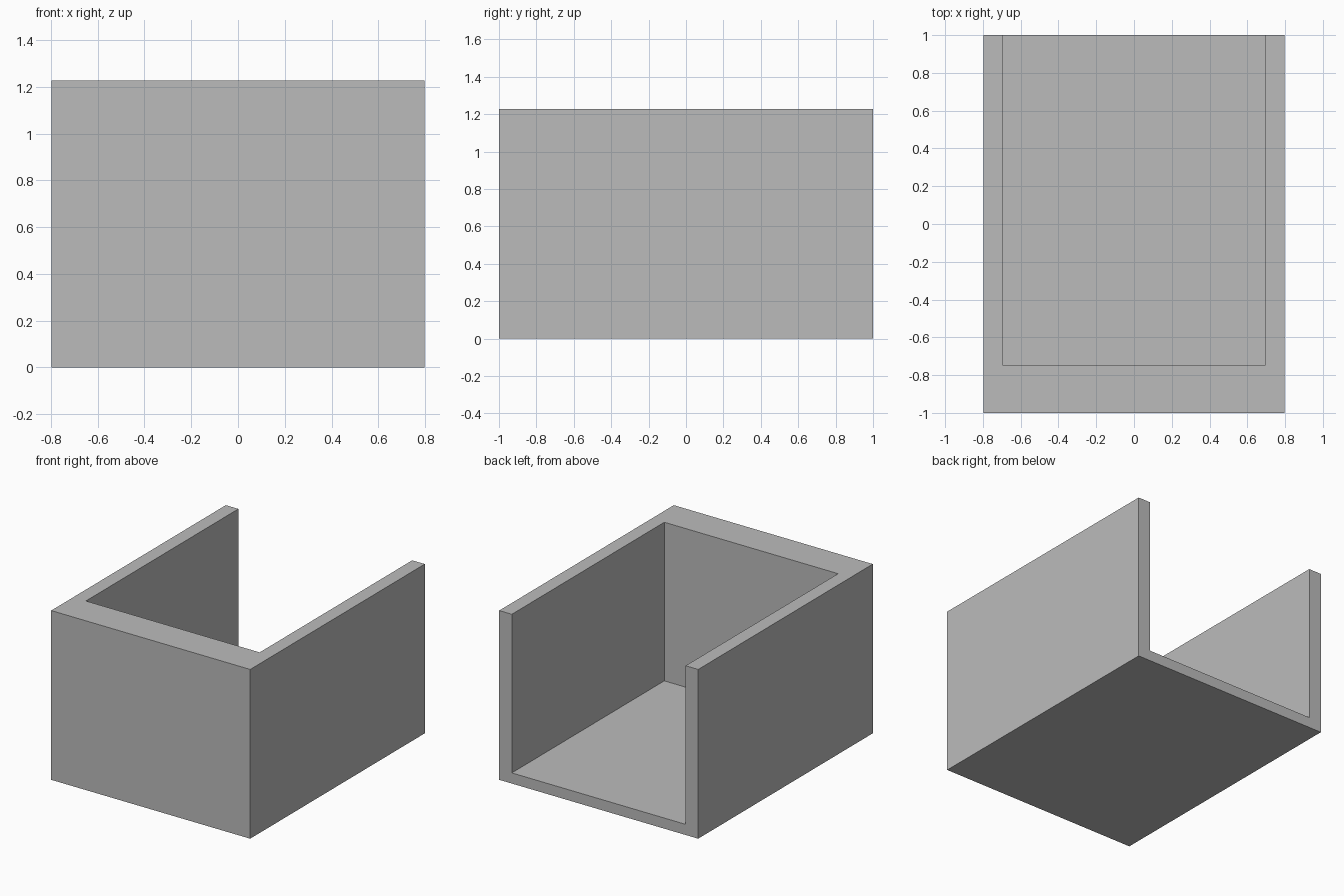
import bpy
import bmesh

# Remove the default object
cube = bpy.data.objects.get("Cube")
if cube:
    bpy.data.objects.remove(cube, do_unlink=True)

# Overall sizes
HALF_X, HALF_Y, HEIGHT = 0.798, 1.0, 1.227
INNER_X, INNER_Y, FLOOR = 0.697, -0.747, 0.077

# One plain grey material
grey = bpy.data.materials.new("plain grey")
grey.use_nodes = True
colour = (0.5, 0.5, 0.5, 1.0)
grey.diffuse_color = colour
grey.node_tree.nodes["Principled BSDF"].inputs["Base Color"].default_value = colour

# Open-backed tray: the floor outline is split into a U-shaped wall and an inner floor
bm = bmesh.new()
outer = [(-HALF_X, HALF_Y), (-HALF_X, -HALF_Y), (HALF_X, -HALF_Y), (HALF_X, HALF_Y)]
inner = [(-INNER_X, HALF_Y), (-INNER_X, INNER_Y), (INNER_X, INNER_Y), (INNER_X, HALF_Y)]


def ring(points, z):
    return [bm.verts.new((x, y, z)) for x, y in points]


base = ring(outer, 0)
rim = ring(outer, HEIGHT)
floor = ring(inner, FLOOR)
lip = ring(inner, HEIGHT)

bm.faces.new(base)
bm.faces.new(floor)
for i in range(3):
    j = i + 1
    bm.faces.new((base[i], base[j], rim[j], rim[i]))      # outside walls
    bm.faces.new((floor[i], floor[j], lip[j], lip[i]))    # inside walls
    bm.faces.new((rim[i], rim[j], lip[j], lip[i]))        # top edge

# Back end: two wall ends and the floor edge
bm.faces.new((base[0], rim[0], lip[0], floor[0]))
bm.faces.new((base[3], rim[3], lip[3], floor[3]))
bm.faces.new((base[0], floor[0], floor[3], base[3]))
bmesh.ops.recalc_face_normals(bm, faces=bm.faces)

mesh = bpy.data.meshes.new("open_tray")
bm.to_mesh(mesh)
bm.free()
mesh.materials.append(grey)
tray = bpy.data.objects.new("open_tray", mesh)
bpy.context.collection.objects.link(tray)
